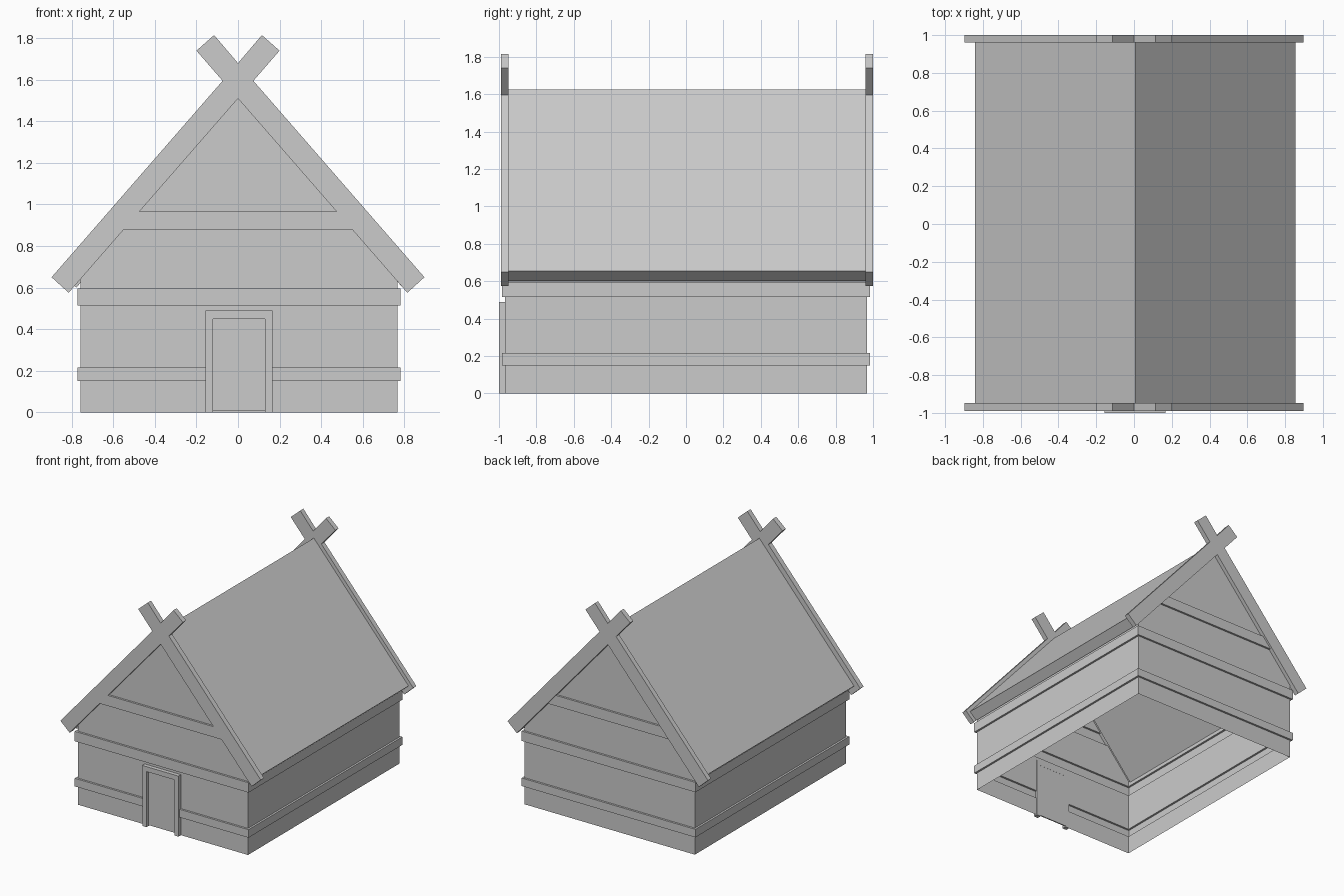
import bpy, bmesh

if "Cube" in bpy.data.objects:
    bpy.data.objects.remove(bpy.data.objects["Cube"])

CX = 0.005          # walls and roof sit a touch right of centre
HW, HL = 0.762, 0.968   # half width and half length of the walls
OUT = 0.016         # how far the beams stand out
DOOR = 0.162        # half width of the door opening


def finish(name, bm, recalc=True):
    if recalc:
        bmesh.ops.recalc_face_normals(bm, faces=bm.faces)
    me = bpy.data.meshes.new(name)
    bm.to_mesh(me)
    bm.free()
    ob = bpy.data.objects.new(name, me)
    bpy.context.collection.objects.link(ob)
    return ob


def extrude_profile(name, pts, y0, y1):
    """Solid from an x-z outline pushed along y."""
    bm = bmesh.new()
    face = bm.faces.new([bm.verts.new((x, y0, z)) for x, z in pts])
    ext = bmesh.ops.extrude_face_region(bm, geom=[face])
    for v in ext["geom"]:
        if isinstance(v, bmesh.types.BMVert):
            v.co.y = y1
    return finish(name, bm)


def mirrored(half):
    """Complete a right-hand outline (axis points first and last) to both sides."""
    return half + [(-x, z) for x, z in reversed(half[1:-1])]


# Walls: thin open shell stepped outward at the beams, with a gap for the door
bm = bmesh.new()
levels = [(0, 0), (.15, 0), (.15, OUT), (.215, OUT), (.215, 0), (.48, 0),
          (.515, 0), (.515, OUT), (.595, OUT), (.595, 0)]
prev = None
for z, o in levels:
    x, y = HW + o, HL + o
    ring = [bm.verts.new((px + CX, py, z)) for px, py in
            [(DOOR, -y), (x, -y), (x, y), (-x, y), (-x, -y), (-DOOR, -y)]]
    if prev:
        for i in range(6 if z > .48 else 5):
            j = (i + 1) % 6
            bm.faces.new((prev[i], prev[j], ring[j], ring[i]))
    prev = ring
# Short side strips up to the roof
for s in (-1, 1):
    x = CX + s * HW
    c = [(x, -HL, .595), (x, HL, .595), (x, HL, .637), (x, -HL, .637)]
    bm.faces.new([bm.verts.new(p) for p in (c if s > 0 else c[::-1])])
finish("walls", bm, recalc=False)

# Gables with a protruding cross beam
for name, s in (("front_gable", -1), ("back_gable", 1)):
    bm = bmesh.new()
    prev = None
    for z, o in [(.595, 0), (.65, 0), (.88, 0), (.88, OUT), (.965, OUT), (.965, 0), (1.52, 0)]:
        w = max(min(HW, (1.53 - z) / 1.148), .005)
        row = [bm.verts.new((CX + k * w, s * (HL + o), z)) for k in (s, -s)]
        if prev:
            bm.faces.new((prev[0], row[0], row[1], prev[1]))
        prev = row
    bm.normal_update()
    if bm.faces[:][0].normal.y * s < 0:
        bmesh.ops.reverse_faces(bm, faces=bm.faces)
    finish(name, bm, recalc=False)

# Roof: one thick inverted V
roof = extrude_profile("roof", mirrored([(0, 1.625), (.848, .655), (.785, .60), (0, 1.507)]),
                       -.95, .96)
roof.location.x = .007

# Crossed barge boards at both ends
boards = mirrored([(0, 1.68), (.115, 1.815), (.2, 1.74), (.074, 1.595),
                   (.897, .65), (.815, .575), (0, 1.51)])
extrude_profile("front_barge_boards", boards, -.99, -.948)
extrude_profile("back_barge_boards", boards, .96, 1.0)

# Door frame and door panel
frame = extrude_profile("door_frame", [(-.162, 0), (-.162, .49), (.162, .49), (.162, 0),
                                       (.125, 0), (.125, .45), (-.125, .45), (-.125, 0)], -1.0, -.965)
door = extrude_profile("door", [(-.125, .008), (-.125, .45), (.125, .45), (.125, .008)], -.975, -.966)
frame.location.x = door.location.x = CX
